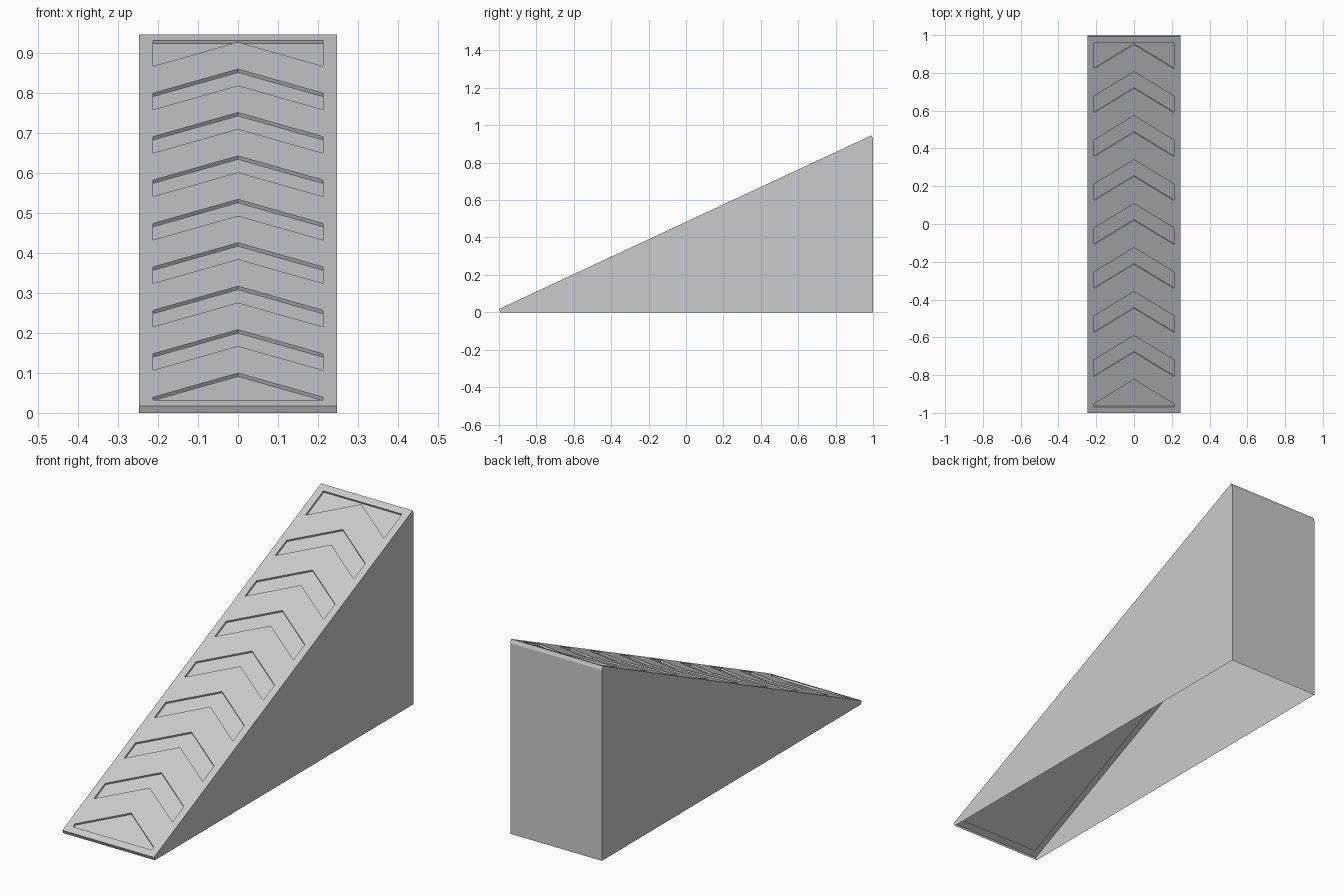
import bpy
import bmesh
import math

cube = bpy.data.objects.get("Cube")
if cube:
    bpy.data.objects.remove(cube, do_unlink=True)

ANGLE = math.radians(25)
HALF_W = 0.247        # half width of the ramp
DECK = 0.0187         # thickness of the deck at its ends
RECESS = 0.0093       # depth of the tread panel
LIP_Z = 0.017         # height of the front lip
TOP_Y = 0.992         # upper end of the deck
MARGIN = 0.035        # frame around the tread panel

grey = bpy.data.materials.new("light_grey")
grey.use_nodes = True
colour = (0.6, 0.6, 0.6, 1)
grey.diffuse_color = colour
grey.node_tree.nodes["Principled BSDF"].inputs["Base Color"].default_value = colour


def on_deck(x, y, depth=0.0):
    """Point on the sloping deck, sunk by depth along the deck normal."""
    z = LIP_Z + (y + 1) * math.tan(ANGLE)
    return (x, y + depth * math.sin(ANGLE), z - depth * math.cos(ANGLE))


def finish(bm, name):
    bmesh.ops.remove_doubles(bm, verts=bm.verts, dist=0.0001)
    bmesh.ops.recalc_face_normals(bm, faces=bm.faces)
    mesh = bpy.data.meshes.new(name)
    bm.to_mesh(mesh)
    bm.free()
    mesh.materials.append(grey)
    obj = bpy.data.objects.new(name, mesh)
    bpy.context.collection.objects.link(obj)
    return obj


def bridge(bm, ring_a, ring_b):
    n = len(ring_a)
    for i in range(n):
        j = (i + 1) % n
        bm.faces.new((ring_a[i], ring_a[j], ring_b[j], ring_b[i]))


def deck_ring(bm, half_x, y0, y1, depth):
    corners = ((-half_x, y0), (half_x, y0), (half_x, y1), (-half_x, y1))
    return [bm.verts.new(on_deck(x, y, depth)) for x, y in corners]


# Hollow wedge body, open underneath
bm = bmesh.new()
profile = [on_deck(0, TOP_Y), on_deck(0, TOP_Y, DECK), (0, 1, 0),
           on_deck(0, -1, DECK), on_deck(0, -1)]
sides = []
for x in (-HALF_W, HALF_W):
    side = [bm.verts.new((x, y, max(z, 0))) for _, y, z in profile]
    bm.faces.new(side)
    sides.append(side)
for i in (0, 1, 3):   # top edge, back wall, front lip
    bm.faces.new((sides[0][i], sides[0][i + 1], sides[1][i + 1], sides[1][i]))

# Deck frame with a sunken tread panel
step = MARGIN * math.cos(ANGLE)
inner = (HALF_W - MARGIN, -1 + step, TOP_Y - step)
outer_ring = deck_ring(bm, HALF_W, -1, TOP_Y, 0)
rim_ring = deck_ring(bm, *inner, 0)
floor_ring = deck_ring(bm, *inner, RECESS)
bridge(bm, outer_ring, rim_ring)
bridge(bm, rim_ring, floor_ring)
bm.faces.new(floor_ring)
finish(bm, "ramp_body")

# Chevron treads rising from the panel, flush with the deck
PITCH, BAND, DROP, FIRST = 0.2327, 0.1447, 0.129, -0.823
half = HALF_W - MARGIN
for k in range(8):
    apex = FIRST + k * PITCH
    bm = bmesh.new()
    outline = [(-half, apex - DROP), (0, apex), (half, apex - DROP),
               (half, apex - DROP + BAND), (0, apex + BAND),
               (-half, apex - DROP + BAND)]
    top = [bm.verts.new(on_deck(x, y)) for x, y in outline]
    base = [bm.verts.new(on_deck(x, y, RECESS)) for x, y in outline]
    bridge(bm, top, base)
    bm.faces.new((top[0], top[1], top[4], top[5]))
    bm.faces.new((top[1], top[2], top[3], top[4]))
    finish(bm, f"chevron_tread_{k + 1}")
